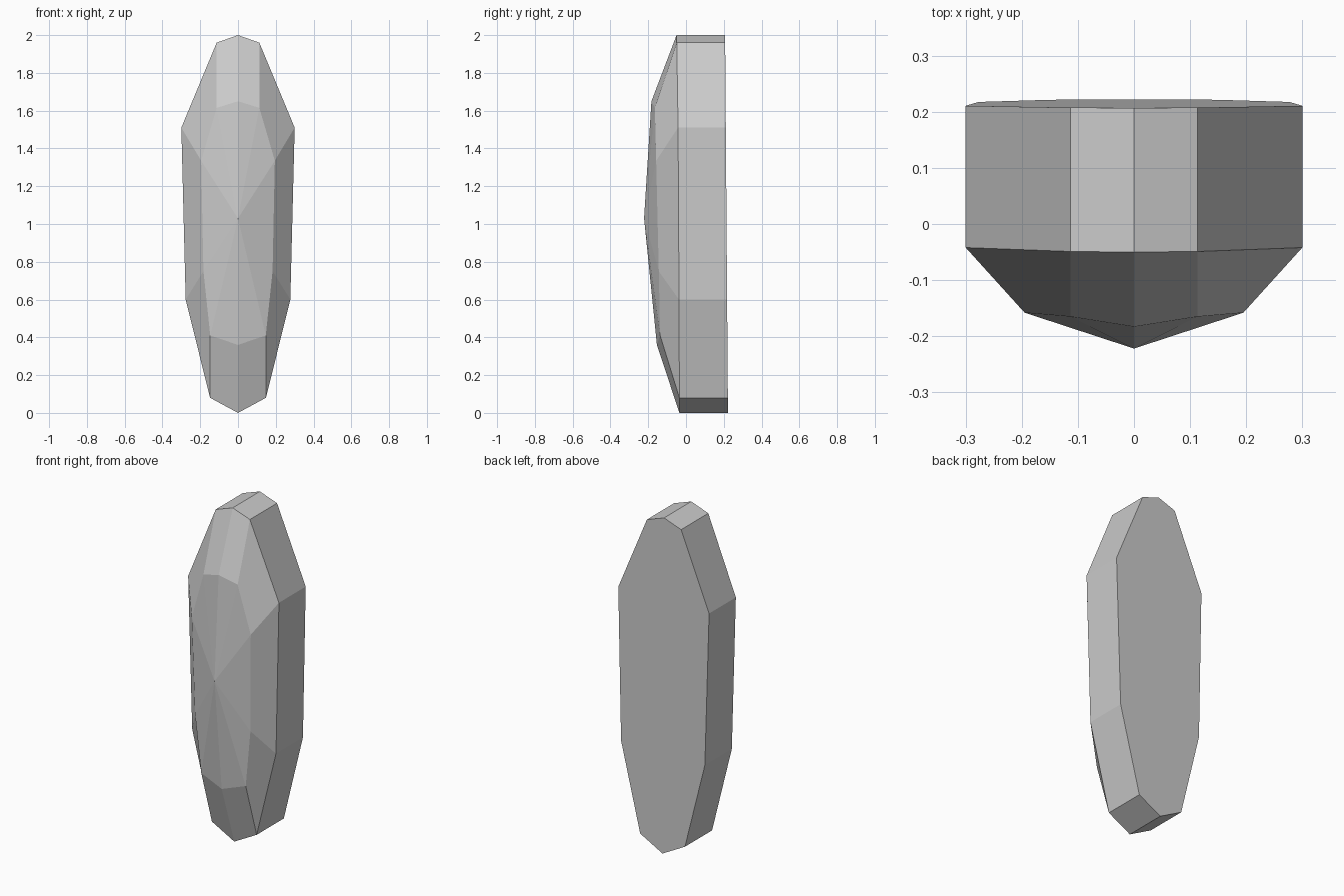
import bpy, bmesh

if "Cube" in bpy.data.objects:
    bpy.data.objects.remove(bpy.data.objects["Cube"])

# Right half of each outline from top to bottom: x, y, z
rim = [(0, -0.05, 2.0), (0.113, -0.049, 1.96), (0.30, -0.042, 1.51),
       (0.277, -0.037, 0.60), (0.148, -0.035, 0.08), (0, -0.035, 0.0)]
facet = [(0, -0.183, 1.65), (0.113, -0.165, 1.615), (0.195, -0.158, 1.335),
         (0.183, -0.144, 0.75), (0.147, -0.137, 0.41), (0, -0.154, 0.36)]


def mirrored(half):
    """Close a half outline across x = 0."""
    return half + [(-x, y, z) for x, y, z in reversed(half[1:-1])]


def back_y(z):
    return 0.222 - 0.0075 * z


bm = bmesh.new()
back = [(x, back_y(z), z) for x, y, z in rim]
rings = [[bm.verts.new(p) for p in mirrored(h)] for h in (back, rim, facet)]
apex = bm.verts.new((0, -0.222, 1.03))
n = len(rings[0])

# Side wall and sloping front bevel
for a, b in zip(rings, rings[1:]):
    for i in range(n):
        j = (i + 1) % n
        bm.faces.new((a[i], a[j], b[j], b[i]))

# Front facets meeting at the raised centre, and flat back
for i in range(n):
    bm.faces.new((rings[2][i], rings[2][(i + 1) % n], apex))
bm.faces.new(rings[0])
bmesh.ops.recalc_face_normals(bm, faces=bm.faces)

mesh = bpy.data.meshes.new("faceted_shard")
bm.to_mesh(mesh)
bm.free()
obj = bpy.data.objects.new("faceted_shard", mesh)
bpy.context.collection.objects.link(obj)
